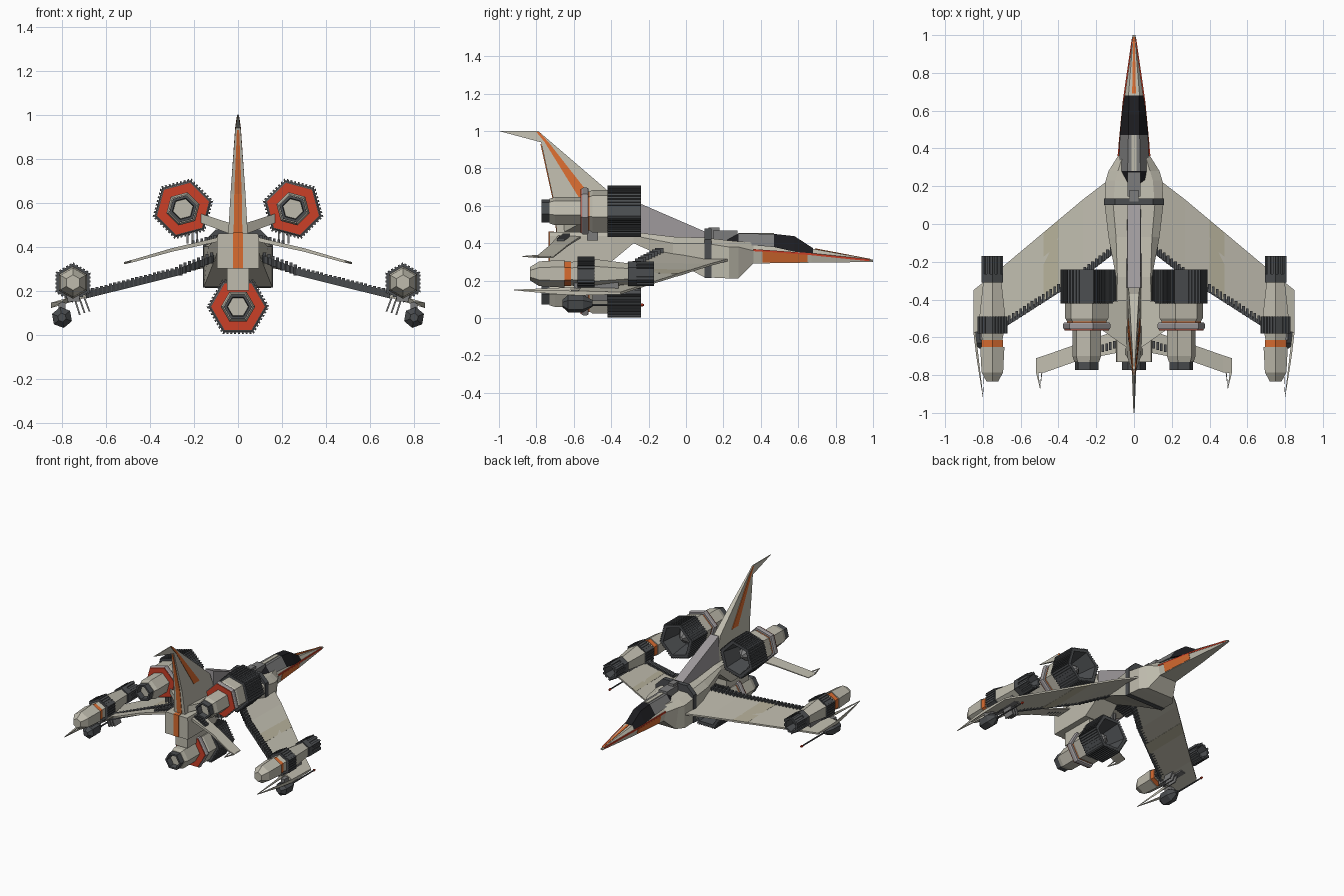
import bpy, bmesh
from math import cos, sin, radians

if "Cube" in bpy.data.objects:
    bpy.data.objects.remove(bpy.data.objects["Cube"])


def material(name, r, g, b):
    m = bpy.data.materials.new(name)
    m.diffuse_color = (r, g, b, 1)
    m.use_nodes = True
    m.node_tree.nodes["Principled BSDF"].inputs["Base Color"].default_value = m.diffuse_color
    return m


HULL = material("hull_beige", .52, .50, .42)
TAN = material("panel_tan", .46, .43, .32)
DARK = material("dark_metal", .07, .075, .08)
GREY = material("mid_grey", .20, .20, .20)
SPINE = material("spine_grey", .34, .32, .33)
BLACK = material("canopy_black", .012, .012, .015)
ORANGE = material("orange", .70, .15, .03)
RED = material("red", .60, .05, .02)


def finish(name, bm, mat, mirror):
    bmesh.ops.remove_doubles(bm, verts=bm.verts, dist=1e-5)
    bmesh.ops.recalc_face_normals(bm, faces=bm.faces)
    me = bpy.data.meshes.new(name)
    bm.to_mesh(me)
    bm.free()
    me.materials.append(mat)
    ob = bpy.data.objects.new(name, me)
    bpy.context.collection.objects.link(ob)
    if mirror:
        ob.modifiers.new("mirror", "MIRROR").use_mirror_merge = False


def loft(name, sections, mat, mirror=False):
    """Skin a list of equal-length point rings and cap both ends."""
    bm = bmesh.new()
    rings = [[bm.verts.new(p) for p in s] for s in sections]
    n = len(rings[0])
    for a, b in zip(rings, rings[1:]):
        for i in range(n):
            j = (i + 1) % n
            bm.faces.new((a[i], a[j], b[j], b[i]))
    bm.faces.new(rings[0])
    bm.faces.new(rings[-1])
    finish(name, bm, mat, mirror)


def boxes(name, items, mat, mirror=False):
    bm = bmesh.new()
    for c, s in items:
        vs = bmesh.ops.create_cube(bm, size=1)["verts"]
        bmesh.ops.scale(bm, vec=s, verts=vs)
        bmesh.ops.translate(bm, vec=c, verts=vs)
    finish(name, bm, mat, mirror)


def sym(y, half):
    """Symmetric cross-section at y from right-hand (x, z) points, top to bottom."""
    return [(x, y, z) for x, z in half] + [(-x, y, z) for x, z in reversed(half)]


def blade(x, y0, z0, y1, z1, t=.012):
    """Wing section at x: leading edge (y0, z0), trailing edge (y1, z1)."""
    return [(x, y0, z0 + t / 2), (x, y1, z1 + t), (x, y1, z1 - t), (x, y0, z0 - t / 2)]


def upright(z, y0, y1, w0, w1):
    return [(w0, y0, z), (w1, y1, z), (-w1, y1, z), (-w0, y0, z)]


def ring(c, y, r, rot, teeth=0, depth=0):
    """Hexagon around (x, z) centre, optionally with teeth along each side."""
    k = [(cos(radians(rot + 60 * i)) * r, sin(radians(rot + 60 * i)) * r) for i in range(7)]
    out = []
    for (ax, az), (bx, bz) in zip(k, k[1:]):
        if not teeth:
            out.append((c[0] + ax, y, c[1] + az))
        for j in range(2 * teeth):
            s = 1 - depth * (j % 2)
            for t in (j / (2 * teeth), (j + 1) / (2 * teeth)):
                out.append((c[0] + s * (ax + (bx - ax) * t), y, c[1] + s * (az + (bz - az) * t)))
    return out


def turned(name, c, rot, profile, mat, mirror):
    loft(name, [ring(c, y, r, rot) for y, r in profile], mat, mirror)


def ribbed(name, c, rot, y0, y1, r, bore, deep, teeth, depth, mat, mirror):
    """Toothed hexagonal collar from y0 to y1 with a bore sunk from y1 to deep."""
    loft(name, [ring(c, y0, r, rot, teeth, depth), ring(c, y1, r, rot, teeth, depth),
                ring(c, y1, bore, rot, teeth), ring(c, deep, bore * .75, rot, teeth)], mat, mirror)


# fuselage
loft("fuselage", [sym(y, h) for y, h in [
    (1.0, [(.004, .312), (.008, .306), (.006, .300)]),
    (.67, [(.030, .372), (.055, .340), (.045, .296)]),
    (.36, [(.060, .405), (.085, .360), (.070, .292)]),
    (.28, [(.085, .410), (.135, .380), (.110, .212)]),
    (.23, [(.100, .415), (.150, .380), (.150, .212)]),
    (.10, [(.110, .430), (.155, .400), (.155, .218)]),
    (-.07, [(.095, .435), (.135, .400), (.120, .305)]),
    (-.28, [(.088, .460), (.095, .440), (.085, .400)]),
    (-.40, [(.090, .460), (.095, .440), (.095, .300)]),
    (-.73, [(.090, .460), (.095, .440), (.095, .300)])]], HULL)
loft("body_band", [sym(y, [(.10, .478), (.158, .42), (.158, .214)]) for y in (.10, .135)], DARK)
loft("spine", [sym(.13, [(.035, .45), (.035, .40)]), sym(-.24, [(.035, .61), (.04, .42)]),
               sym(-.34, [(.033, .65), (.04, .42)])], SPINE)
boxes("dorsal_block", [((0, .21, .435), (.07, .13, .065)), ((0, .15, .44), (.045, .06, .09))], GREY)

# canopy in three glazed sections
loft("canopy_front", [sym(.68, [(.027, .373), (.05, .345)]), sym(.58, [(.028, .438), (.064, .355)]),
                      sym(.47, [(.03, .450), (.075, .380)])], BLACK)
loft("canopy_middle", [sym(.47, [(.03, .450), (.075, .380)]), sym(.28, [(.034, .452), (.078, .395)])], GREY)
loft("canopy_rear", [sym(.28, [(.034, .452), (.078, .395)]), sym(.21, [(.03, .415), (.07, .395)])], BLACK)
boxes("canopy_rib", [((0, .375, .45), (.026, .19, .012))], HULL)

# nose markings
loft("nose_panel", [sym(.65, [(.060, .338), (.049, .299)]), sym(.41, [(.083, .356), (.069, .296)])], ORANGE)
loft("nose_side_stripe", [sym(y, [(x, z + .007), (x, z - .004)]) for y, x, z in
                          [(.98, .012, .308), (.67, .057, .340), (.36, .087, .362)]], RED)
loft("nose_top_stripe", [sym(.99, [(.004, .316), (.004, .305)]), sym(.69, [(.010, .373), (.010, .36)])], ORANGE)

# tail fin with stripes
loft("tail_fin", [upright(.45, -.30, -.69, .036, .045), upright(.64, -.37, -.71, .026, .034),
                  upright(.94, -.72, -.775, .006, .012), upright(1.0, -.79, -1.0, .003, .003)], HULL)
loft("fin_side_stripe", [upright(.64, -.50, -.57, .033, .034), upright(.94, -.735, -.755, .011, .013),
                         upright(.995, -.785, -.80, .005, .005)], ORANGE)
loft("fin_back_stripe", [upright(.46, -.65, -.694, .02, .02), upright(.64, -.65, -.714, .017, .017),
                         upright(.93, -.75, -.778, .005, .005)], ORANGE)
boxes("tail_stripe", [((0, -.72, .382), (.044, .03, .164))], ORANGE)

# main wings
WING = [(.10, .26, .32, -.14, .35), (.27, .13, .285, -.27, .285),
        (.70, -.23, .172, -.545, .178), (.85, -.35, .133, -.575, .133)]


def wing_at(x):
    for a, b in zip(WING, WING[1:]):
        if x <= b[0]:
            t = (x - a[0]) / (b[0] - a[0])
            return [p + (q - p) * t for p, q in zip(a, b)]


loft("wing", [blade(*s) for s in WING], HULL, True)
loft("wing_panel", [blade(*wing_at(x), .0145) for x in (.40, .48)], TAN, True)
loft("wing_tip_spike", [blade(.85, -.45, .133, -.575, .133), blade(.835, -.60, .135, -.70, .138, .01),
                        blade(.80, -.90, .148, -.92, .15, .002), blade(.785, -.60, .15, -.68, .152, .01),
                        blade(.77, -.45, .155, -.56, .156)], HULL, True)
ridge = []
for i in range(29):
    s = wing_at(.12 + .02 * i)
    high = .05 if s[0] < .28 else .036
    ridge.append(((s[0], s[3] + .012, s[4] + .006), (.014, .045, high)))
boxes("wing_trailing_ridges", ridge, DARK, True)
loft("wing_trailing_rail", [blade(s[0], s[3] + .035, s[4], s[3] - .012, s[4], .016)
                            for s in (wing_at(x) for x in (.11, .27, .69))], DARK, True)

# rear stabilisers
loft("stabiliser", [blade(.08, -.56, .435, -.68, .435, .01), blade(.30, -.635, .385, -.725, .385, .008),
                    blade(.47, -.695, .337, -.785, .337, .006), blade(.518, -.71, .325, -.79, .325, .005),
                    blade(.497, -.86, .33, -.875, .33, .002), blade(.485, -.72, .333, -.785, .334, .005)],
     HULL, True)
boxes("stabiliser_ridges", [((.105 + .02 * i, -.64 - .006 * i, .437 - .0046 * i), (.013, .04, .03))
                            for i in range(6)], DARK, True)


# main engines: an upper pair and one below
def engine(label, c, rot, mirror):
    ribbed(label + "_intake", c, rot, -.42, -.24, .143, .112, -.39, 8, .06, DARK, mirror)
    turned(label + "_intake_core", c, rot, [(-.40, .06), (-.34, .05), (-.30, .012)], GREY, mirror)
    turned(label + "_casing", c, rot, [(-.52, .105), (-.50, .118), (-.42, .118)], HULL, mirror)
    turned(label + "_orange_ring", c, rot, [(-.53, .108), (-.495, .108)], ORANGE, mirror)
    turned(label + "_clamp", c, rot, [(-.558, .124), (-.55, .13), (-.53, .13), (-.522, .124)], SPINE, mirror)
    turned(label + "_red_plate", c, rot, [(-.563, .122), (-.55, .122)], RED, mirror)
    turned(label + "_tail", c, rot, [(-.73, .068), (-.70, .078), (-.56, .078)], HULL, mirror)
    turned(label + "_nozzle", c, rot, [(-.72, .064), (-.772, .064), (-.772, .05), (-.72, .046)], DARK, mirror)


engine("upper_engine", (.25, .572), 45, True)
engine("lower_engine", (0, .127), 0, False)
loft("upper_engine_pylon", [blade(.03, -.40, .48, -.66, .48, .025), blade(.20, -.42, .54, -.54, .54, .02)],
     HULL, True)
boxes("upper_engine_struts", [((.185 + .022 * i, -.50, .445), (.008, .06, .06)) for i in range(3)], GREY, True)
boxes("lower_engine_pylon", [((0, -.54, .26), (.10, .26, .12))], HULL)

# wing pods
P, R = (.75, .237), 30
turned("pod_tail", P, R, [(-.835, .035), (-.785, .066), (-.65, .074)], HULL, True)
turned("pod_orange_ring", P, R, [(-.655, .066), (-.615, .066)], ORANGE, True)
turned("pod_collar", P, R, [(-.64, .058), (-.57, .07)], HULL, True)
ribbed("pod_ribs", P, R, -.58, -.49, .092, .07, -.50, 5, .07, DARK, True)
turned("pod_body", P, R, [(-.50, .080), (-.31, .056)], HULL, True)
turned("pod_front_ring", P, R, [(-.31, .066), (-.265, .066)], DARK, True)
ribbed("pod_muzzle", P, R, -.27, -.17, .066, .045, -.24, 2, .14, DARK, True)
boxes("pod_mount", [((.75, -.48, .175), (.06, .24, .05))], GREY, True)

# under-wing tip pods, gun rods and small fins
turned("tip_pod", (.80, .078), 20, [(-.66, .02), (-.63, .048), (-.55, .048), (-.50, .018)], DARK, True)
boxes("tip_pod_mount", [((.80, -.58, .12), (.03, .07, .06))], GREY, True)
turned("gun_rod", (.795, .07), 0, [(-.52, .006), (-.235, .005)], DARK, True)
turned("gun_tip", (.795, .07), 0, [(-.24, .009), (-.225, .007)], RED, True)
for i in range(3):
    x = .675 + .022 * i
    loft(f"wing_finlet_{i + 1}", [upright(z, -.40 - d, -.50, .004, .004) for z, d in ((.18, 0), (.09, .04))]
         and [[(x + s + w, y, z) for w, y in ((.004, -.42), (.004, -.50), (-.004, -.50), (-.004, -.42))]
              for s, z in ((.03, .185), (0, .09 + .008 * (2 - i)))], GREY, True)
